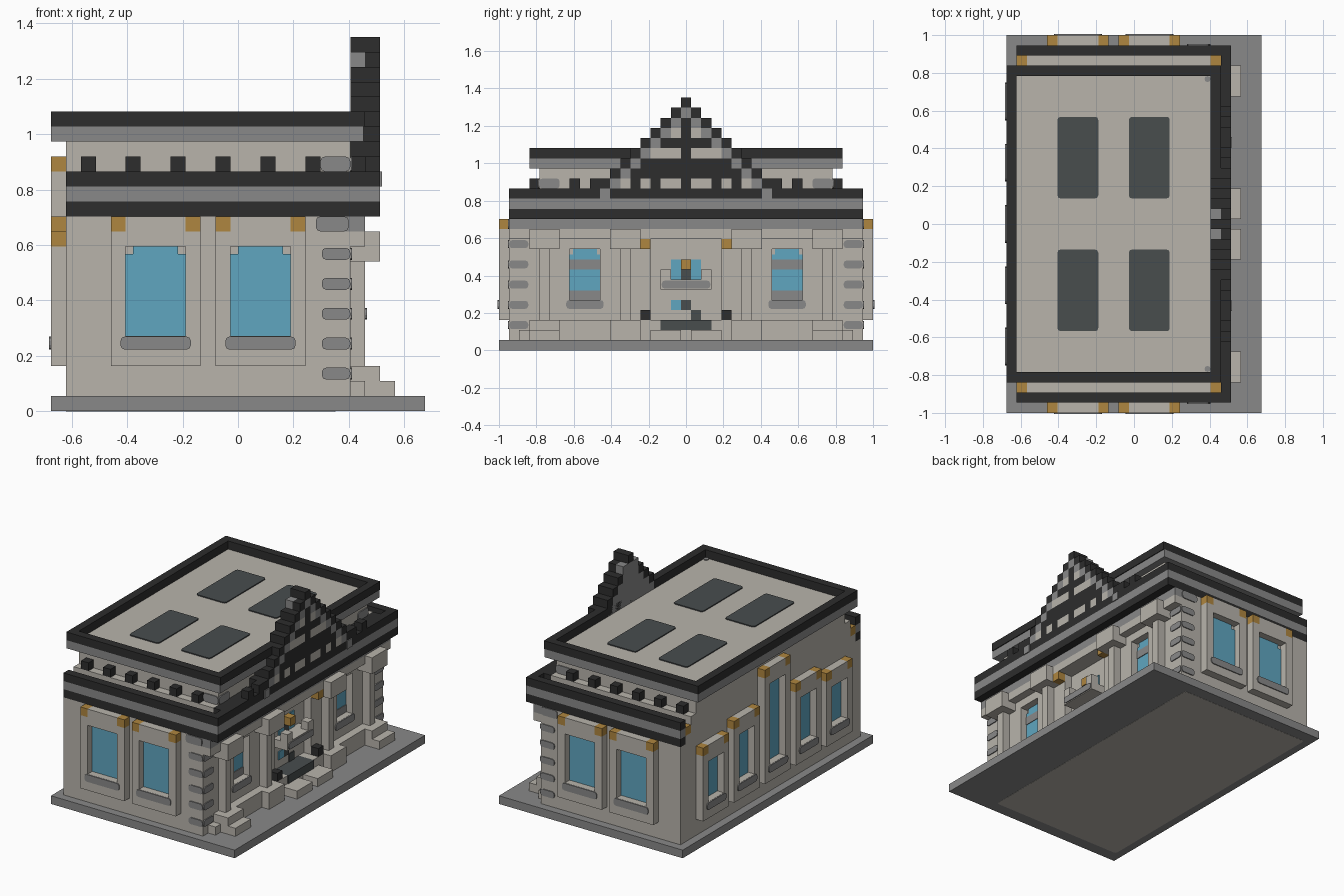
import bpy, bmesh
from mathutils import Vector

U = 2 / 37            # one building block
NX, NY = 25, 37       # blocks along x and y
THIN = 0.12           # thickness of painted plates, in blocks

cube = bpy.data.objects.get("Cube")
if cube:
    bpy.data.objects.remove(cube)


def material(name, rgb):
    m = bpy.data.materials.new(name)
    m.use_nodes = True
    col = (*rgb, 1)
    m.diffuse_color = col
    m.node_tree.nodes["Principled BSDF"].inputs["Base Color"].default_value = col
    return m


STONE = material("pale stone", (.48, .455, .41))
GREY = material("grey stone", (.25, .25, .25))
BLACK = material("black trim", (.026, .026, .026))
GOLD = material("gold", (.43, .24, .05))
GLASS = material("blue glass", (.115, .38, .53))
SLATE = material("slate", (.065, .074, .076))


def part(name, mat, boxes, mirror=False, rounded=False):
    """Boxes in block units (x0, x1, y0, y1, z0, z1); mirror repeats them on the other y half."""
    boxes = list(boxes)
    if mirror:
        boxes += [(a, b, NY - d, NY - c, e, f) for a, b, c, d, e, f in boxes]
    bm = bmesh.new()
    for a, b, c, d, e, f in boxes:
        lo, hi = Vector((a, c, e)), Vector((b, d, f))
        made = bmesh.ops.create_cube(bm, size=1)["verts"]
        for v in made:
            p = (lo + hi) / 2 + Vector(x * s for x, s in zip(v.co, hi - lo))
            v.co = ((p.x - NX / 2) * U, (p.y - NY / 2) * U, p.z * U)
        if rounded:   # clip the corners of a thin plate
            thin = min(hi - lo) * U
            edges = {ed for v in made for ed in v.link_edges
                     if abs(ed.calc_length() - thin) < 1e-4}
            bmesh.ops.bevel(bm, geom=list(edges), offset=.3 * U, segments=2,
                            profile=.5, affect='EDGES')
    me = bpy.data.meshes.new(name)
    bm.to_mesh(me)
    bm.free()
    me.materials.append(mat)
    ob = bpy.data.objects.new(name, me)
    bpy.context.collection.objects.link(ob)
    return ob


def on_side(side, a0, a1, d0, d1, k0, k1):
    """Turn (along, depth inward, height) into a box on one wall."""
    if side == "end":
        return (a0, a1, d0, d1, k0, k1)
    if side == "rear":
        return (d0, d1, a0, a1, k0, k1)
    return (20 - d1, 20 - d0, a0, a1, k0, k1)


def bay(name, side, a0, a1, top, mirror, lintel=True):
    """Raised window surround with recessed glass, sill stain and gilded lintel."""
    def add(label, mat, boxes, rounded=False):
        part(f"{name}_{label}", mat, [on_side(side, *b) for b in boxes], mirror, rounded)
    l, r = a0 + 1, a1 - 1
    add("frame", STONE, [(a0, l, 0, 1, 3, top), (r, a1, 0, 1, 3, top),
                         (l, r, 0, 1, 3, 5), (l, r, 0, 1, top - 1, top)])
    n = .5 if r - l > 3 else .3
    add("glass", GLASS, [(l, r, 1 - THIN, 1.05, 5, top - 1.5),
                         (l + n, r - n, 1 - THIN, 1.05, top - 1.5, top - 1)])
    add("sill", GREY, [(l - .35, r + .35, -THIN, .05, 4.1, 4.98)], True)
    if lintel:
        add("lintel", STONE, [(l, r, 0, 1, top, top + 1)])
        add("gold_ends", GOLD, [(a0, l, 0, 1, top, top + 1), (r, a1, 0, 1, top, top + 1)])
    else:   # glazing bars of the entrance side
        add("bars", GREY, [(l, r, .8, 1, 5, 5.9), (l, r, .8, 1, 8, 9)])


# Base slab and its underside
part("base", GREY, [(0, NX, 0, NY, 0, 1)])
part("base_underside", STONE, [(1, 19, 1.5, 35.5, -.02, .06)], rounded=True)

# Main body, deck behind the cornice and upper storey
part("walls", STONE, [(1, 19, 1, 36, 1, 13), (1, 20, 3, 34, 13, 16), (1, 20, 4, 33, 16, 18)])
part("corner_piers", STONE, [(19, 20, 1, 3, 1, 12)], True)
part("gutter", STONE, [(2, 20, 2, 3, 13, 15), (1, 2, 2, 3, 13, 14)], True)
part("gutter_gold_ends", GOLD, [(1, 2, 2, 3, 14, 15), (20, 21, 2, 3, 14, 15)], True)

# Corner stones painted on both faces of the piers
rows = [2, 4, 6, 8, 10]
part("quoins_end", GREY, [(18.1, 20, 1 - THIN, 1.05, k + .1, k + .9) for k in rows], True, True)
part("quoins_front", GREY, [(19.95, 20 + THIN, 1, 2.9, k + .1, k + .9) for k in rows], True, True)
part("upper_quoins", GREY, [(18, 20, 4 - THIN, 4.05, 16, 17)], True, True)
part("upper_quoins_front", GREY, [(19.95, 20 + THIN, 4, 6, 16, 17)], True, True)
part("pier_top_stain", GREY, [(17.7, 19.9, 1 - THIN, 1.05, 12, 13)], True, True)

# Cornice: three bands wrapping the ends and the entrance side
for name, mat, k in (("cornice_low", BLACK, 13), ("cornice_mid", GREY, 14), ("cornice_top", BLACK, 15)):
    part(name, mat, [(1, 22, 1, 2, k, k + 1), (1, 22, 35, 36, k, k + 1),
                     (21, 22, 2, 35, k, k + 1), (20, 21, 3, 34, k, k + 1)])
part("end_studs", BLACK, [(i, i + 1, 3, 4, 16, 17) for i in range(2, 18, 3)], True)
part("front_studs", BLACK, [(21, 22, j, j + 1, 16, 17) for j in (7, 9)], True)

# Roof, parapet and skylights
part("roof", STONE, [(1, 20, 4, 33, 18, 19)])
part("parapet_band", GREY, [(0, 1, 3, 34, 18, 19), (1, 20, 3, 4, 18, 19), (1, 20, 33, 34, 18, 19)])
part("parapet", BLACK, [(0, 1, 3, 34, 19, 20), (20, 21, 3, 34, 19, 20),
                        (1, 20, 3, 4, 19, 20), (1, 20, 33, 34, 19, 20)])
part("parapet_front_band", GREY, [(20, 20.9, 3, 34, 18, 19)])
part("skylights", SLATE, [(i, i + 4, 8, 16, 18.95, 19 + THIN) for i in (5, 12)], True, True)
part("roof_corner_stain", GREY, [(19.4, 20, 4, 4.6, 18.95, 19.1)], True, True)

# Stepped gable: black outer steps, grey inner steps, pale openings
black, grey, pale = [], [], []
openings = {16: (12, 14, 16, 17), 19: (15, 16, 17), 21: (17,)}
for k in range(16, 25):
    lo = k - 6
    for j in range(lo, NY - lo):
        near = min(j, NY - 1 - j)
        if near in openings.get(k, ()):
            target = pale
        elif near == lo + 1 and k < 24:
            target = grey
        else:
            target = black
        target.append((21, 22, j, j + 1, k, k + 1))
        back = black if (near == lo and k != 23) else grey
        back.append((20, 21, j, j + 1, k, k + 1))
part("gable_black", BLACK, black)
part("gable_grey", GREY, grey)
part("gable_openings", STONE, pale)
part("gable_foot", GREY, [(21.9, 22 + THIN, 10, 11, 15, 16)], True)

# Windows on both ends
for n, a in enumerate((4, 11)):
    bay(f"end_window_{n}", "end", a, a + 6, 12, True)

# Rear windows, stepping up to the tall middle one
bay("rear_outer_window", "rear", 4, 9, 11, True)
bay("rear_inner_window", "rear", 10, 15, 12, True)
bay("rear_middle_window", "rear", 16, 21, 16, False)

# Entrance side: windows, beam, columns and plinths
bay("front_window", "front", 6, 11, 11, True, lintel=False)
part("beam", STONE, [(19, 21, 1, 36, 11, 12)])
part("beam_band", GREY, [(19, 21, 1, 36, 12, 13)])
part("plinth", STONE, [(19, 21, 2, 35, 1, 2), (19, 21, 3, 16, 2, 3), (19, 21, 21, 34, 2, 3)])
for name, j in (("outer_column", 4), ("inner_column", 12)):
    part(name, STONE, [(20, 21, j, j + 1, 3, 10), (19, 20, j - 1, j + 2, 3, 11),
                       (20, 22, j - 1, j + 2, 2, 3), (20, 22, j - 1, j + 2, 1, 2),
                       (20, 21, j - 1, j + 2, 10, 11), (21, 22, j - 1, j + 2, 10, 12)], True)
part("steps", STONE, [(21, 23, 3, 6, 1, 2), (21, 23, 15, 18, 1, 2)], True)
part("door_pilaster", STONE, [(19, 20, 14, 15, 3, 11)], True)
part("pilaster_gold", GOLD, [(20, 21, 14, 15, 10, 11)], True)
part("pilaster_lamp", BLACK, [(20, 21, 14, 15, 3, 4)], True)

# Doorway with balcony
part("threshold", SLATE, [(19, 21.1, 16, 21, 2, 3)])
part("balcony", STONE, [(19, 21, 16, 21, 6, 7), (20, 21, 16, 17, 7, 8), (20, 21, 20, 21, 7, 8)])
part("balcony_stain", GREY, [(20.95, 21 + THIN, 16.1, 20.9, 6.1, 6.9)], rounded=True)
part("door_glass", GLASS, [(18.95, 19 + THIN, 17, 18, 7, 9), (18.95, 19 + THIN, 19, 20, 7, 9),
                           (18.95, 19 + THIN, 17, 18, 4, 5)])
part("door_gold", GOLD, [(19, 20, 18, 19, 8, 9)])
part("door_slate", SLATE, [(18.95, 19 + THIN, 18, 19, 7, 8), (18.95, 19 + THIN, 18, 19, 4, 5),
                           (18.95, 19 + THIN, 19, 20, 3, 4)])
